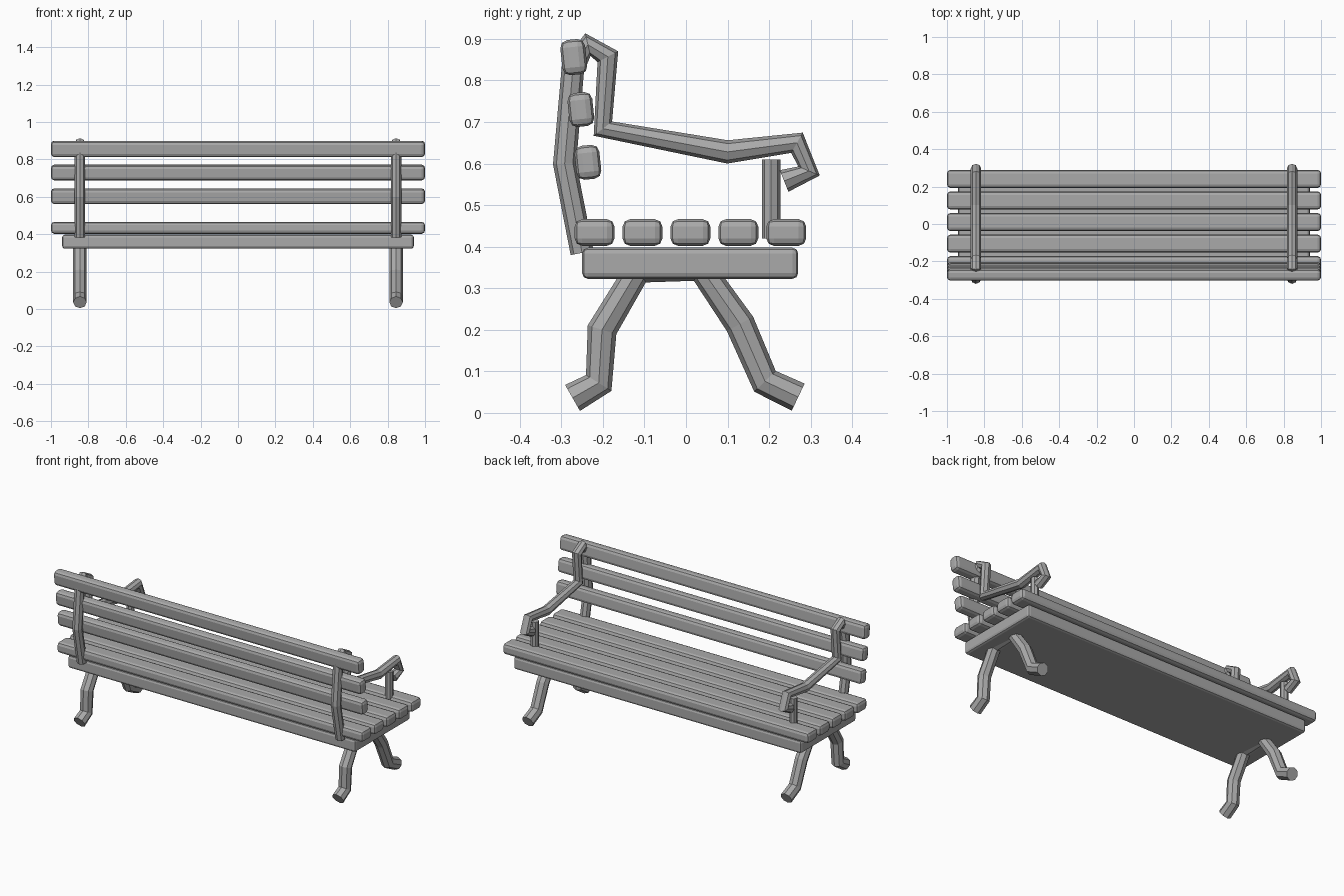
import bpy
from math import radians

cube = bpy.data.objects.get("Cube")
if cube:
    bpy.data.objects.remove(cube, do_unlink=True)

grey = bpy.data.materials.new("plain grey")
grey.use_nodes = True
grey.diffuse_color = (0.4, 0.4, 0.4, 1)
grey.node_tree.nodes["Principled BSDF"].inputs["Base Color"].default_value = (0.4, 0.4, 0.4, 1)


def beam(name, size, y, z, tilt=0, bevel=0.018):
    """Long bevelled board running along x."""
    bpy.ops.mesh.primitive_cube_add(size=1, location=(0, y, z))
    ob = bpy.context.object
    ob.name = name
    ob.scale = size
    bpy.ops.object.transform_apply(location=False, rotation=False, scale=True)
    ob.rotation_euler.x = radians(tilt)
    mod = ob.modifiers.new("rounded edges", 'BEVEL')
    mod.width = bevel
    mod.segments = 2
    ob.data.materials.append(grey)


def tube(name, x, points, radius):
    """Eight-sided bar following a bent path in the y-z plane."""
    curve = bpy.data.curves.new(name, 'CURVE')
    curve.dimensions = '3D'
    curve.bevel_depth = radius
    curve.bevel_resolution = 2
    curve.use_fill_caps = True
    spline = curve.splines.new('POLY')
    spline.use_smooth = False
    spline.points.add(len(points) - 1)
    for p, (y, z) in zip(spline.points, points):
        p.co = (x, y, z, 1)
    curve.materials.append(grey)
    ob = bpy.data.objects.new(name, curve)
    bpy.context.collection.objects.link(ob)
    bpy.ops.object.select_all(action='DESELECT')
    ob.select_set(True)
    bpy.context.view_layer.objects.active = ob
    bpy.ops.object.convert(target='MESH')


# Seat base and seat slats
beam("seat_base", (1.88, 0.52, 0.075), 0.01, 0.36, bevel=0.014)
for i in range(5):
    beam(f"seat_slat_{i + 1}", (2, 0.096, 0.064), -0.22 + i * 0.1153, 0.434)

# Back slats, leaning with the back posts
for i, (y, z, height) in enumerate([(-0.236, 0.603, 0.082), (-0.253, 0.73, 0.082), (-0.27, 0.856, 0.085)]):
    beam(f"back_slat_{i + 1}", (2, 0.06, height), y, z, tilt=6)

# Bent bars: back post with armrest, and the pair of legs
arm_path = [(-0.25, 0.385), (-0.292, 0.60), (-0.272, 0.83), (-0.236, 0.886),
            (-0.188, 0.857), (-0.20, 0.684), (0.10, 0.628), (0.267, 0.65),
            (0.296, 0.582), (0.236, 0.558)]
leg_path = [(-0.273, 0.036), (-0.21, 0.072), (-0.202, 0.20), (-0.115, 0.345),
            (0.035, 0.35), (0.13, 0.214), (0.19, 0.076), (0.27, 0.038)]
for side, x in (("left", 0.845), ("right", -0.845)):
    tube(f"{side}_post_and_armrest", x, arm_path, 0.028)
    tube(f"{side}_legs", x, leg_path, 0.036)
    tube(f"{side}_arm_support", x, [(0.205, 0.42), (0.205, 0.61)], 0.022)
